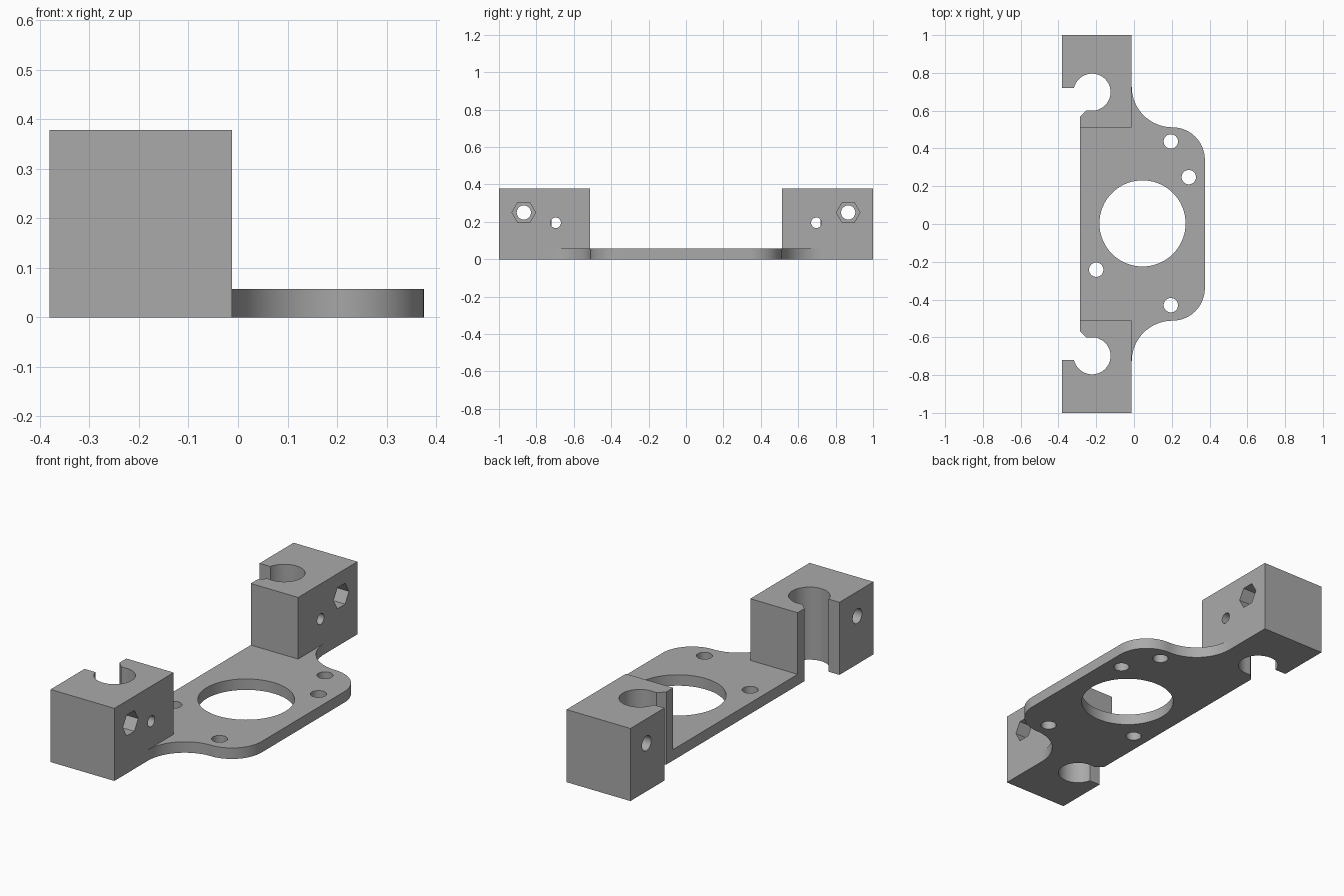
import bpy, bmesh
from math import pi, sin, cos, radians

if "Cube" in bpy.data.objects:
    bpy.data.objects.remove(bpy.data.objects["Cube"], do_unlink=True)

grey = bpy.data.materials.new("plain grey")
grey.use_nodes = True
colour = (0.4, 0.4, 0.4, 1)
grey.diffuse_color = colour
grey.node_tree.nodes["Principled BSDF"].inputs["Base Color"].default_value = colour

PLATE_H, BLOCK_H = 0.057, 0.378
INNER_X, LEFT_X, Y0 = -0.012, -0.285, 0.512


def arc(cx, cy, r, a0, a1, n=24):
    """Points on a circular arc, angles in degrees."""
    angles = [radians(a0 + (a1 - a0) * i / n) for i in range(n + 1)]
    return [(cx + r * cos(a), cy + r * sin(a)) for a in angles]


def extrude(name, outline, height):
    """Solid prism standing on the ground from a flat outline."""
    bm = bmesh.new()
    face = bm.faces.new([bm.verts.new((x, y, 0)) for x, y in outline])
    top = bmesh.ops.extrude_face_region(bm, geom=[face])["geom"]
    verts = [v for v in top if isinstance(v, bmesh.types.BMVert)]
    bmesh.ops.translate(bm, vec=(0, 0, height), verts=verts)
    bmesh.ops.recalc_face_normals(bm, faces=bm.faces)
    mesh = bpy.data.meshes.new(name)
    bm.to_mesh(mesh)
    bm.free()
    ob = bpy.data.objects.new(name, mesh)
    bpy.context.collection.objects.link(ob)
    mesh.materials.append(grey)
    return ob


def drill(target, centre, r, depth, along_x=False, sides=48):
    """Cut a round or polygonal hole with a prism."""
    rot = (0, pi / 2, 0) if along_x else (0, 0, 0)
    bpy.ops.mesh.primitive_cylinder_add(vertices=sides, radius=r, depth=depth,
                                        location=centre, rotation=rot)
    cutter = bpy.context.object
    cutter.data.materials.append(grey)
    mod = target.modifiers.new("hole", "BOOLEAN")
    mod.operation, mod.solver, mod.object = "DIFFERENCE", "EXACT", cutter
    bpy.context.view_layer.objects.active = target
    bpy.ops.object.modifier_apply(modifier=mod.name)
    bpy.data.objects.remove(cutter, do_unlink=True)


def smooth(ob):
    bpy.ops.object.select_all(action="DESELECT")
    ob.select_set(True)
    bpy.context.view_layer.objects.active = ob
    bpy.ops.object.shade_smooth_by_angle(angle=radians(30))


# Mounting plate: a concave sweep into a rounded corner, mirrored in y
sweep = arc(0.203, 0.727, 0.215, 180, 270)
corner = arc(0.203, 0.34, 0.172, 90, 0)
half = [(LEFT_X, Y0), (INNER_X, Y0)] + sweep + corner[1:]
plate = extrude("mounting_plate", half + [(x, -y) for x, y in reversed(half)], PLATE_H)
drill(plate, (0.045, 0.003, 0), 0.228, 1, sides=96)
for x, y in [(0.195, 0.437), (0.29, 0.248), (-0.2, -0.242), (0.195, -0.43)]:
    drill(plate, (x, y, 0), 0.038, 1)
smooth(plate)

# Rod holder blocks with an open rod channel, nut pocket and screw holes
holder = [(-0.38, 1), (-0.38, 0.72), (-0.318, 0.72)]
holder += arc(-0.222, 0.698, 0.098, 167, -98, 48)
holder += [(-0.252, 0.601), (LEFT_X, 0.568), (LEFT_X, Y0), (INNER_X, Y0), (INNER_X, 1)]
for name, side in (("back_rod_block", 1), ("front_rod_block", -1)):
    block = extrude(name, [(x, y * side) for x, y in holder], BLOCK_H)
    drill(block, (-0.2, 0.867 * side, 0.25), 0.038, 1, along_x=True)
    drill(block, (INNER_X, 0.867 * side, 0.25), 0.063, 0.24, along_x=True, sides=6)
    drill(block, (INNER_X, 0.697 * side, 0.195), 0.028, 0.3, along_x=True)
    smooth(block)
